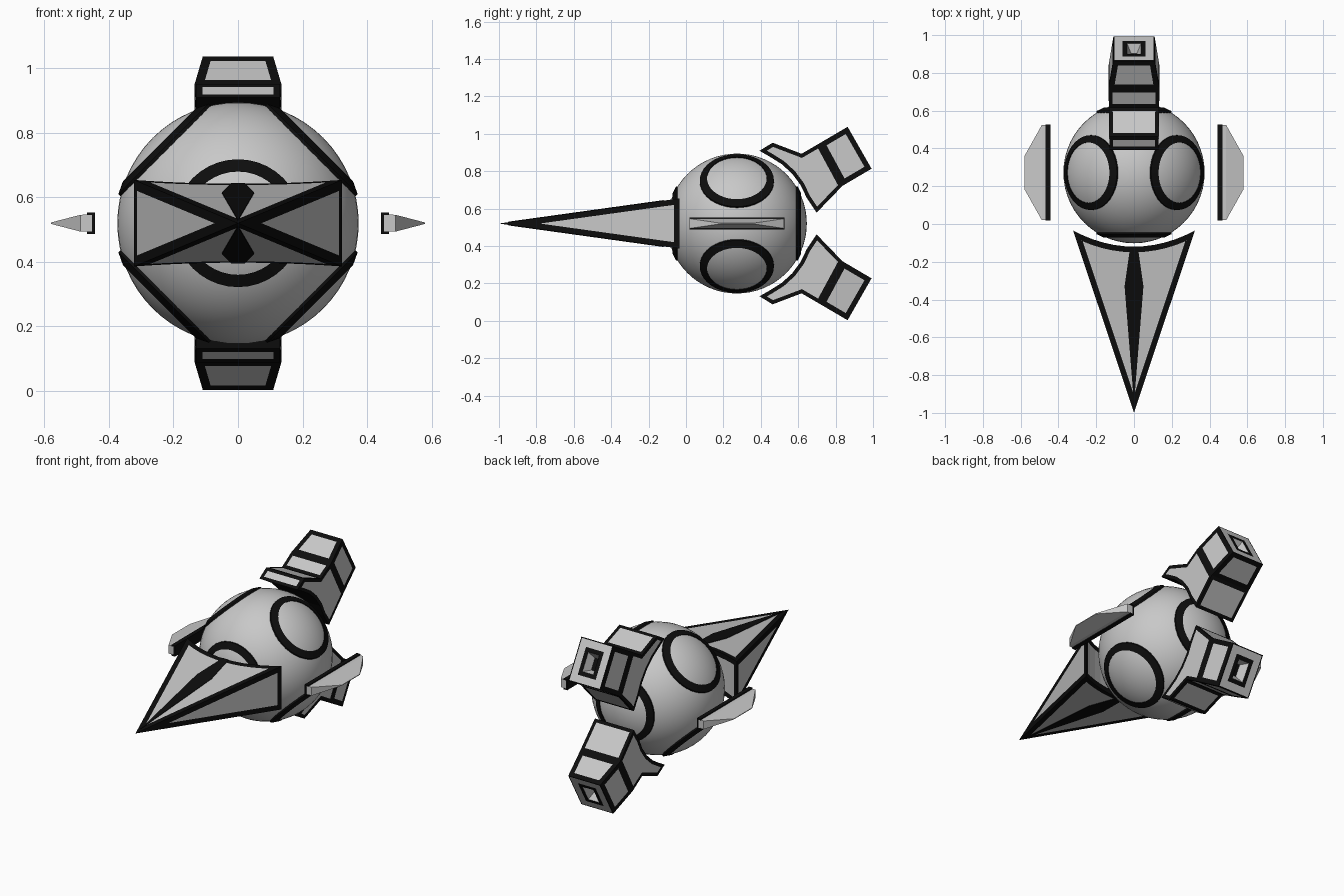
import bpy, bmesh, math
from mathutils import Vector

if "Cube" in bpy.data.objects:
    bpy.data.objects.remove(bpy.data.objects["Cube"])

CENTRE = Vector((0, 0, 0.52))       # all parts are symmetric about this height
BALL = Vector((0, 0.272, 0.52))
R = 0.374


def material(name, v):
    m = bpy.data.materials.new(name)
    m.diffuse_color = (v, v, v, 1)
    m.use_nodes = True
    m.node_tree.nodes["Principled BSDF"].inputs["Base Color"].default_value = m.diffuse_color
    return m


MATS = [material("light_grey", 0.58), material("black", 0.004)]


def finish(name, bm, loc=CENTRE, mirror=None):
    me = bpy.data.meshes.new(name)
    bm.to_mesh(me)
    bm.free()
    for m in MATS:
        me.materials.append(m)
    ob = bpy.data.objects.new(name, me)
    ob.location = loc
    bpy.context.collection.objects.link(ob)
    if mirror is not None:
        mod = ob.modifiers.new("mirror", 'MIRROR')
        mod.use_axis = [i == mirror for i in range(3)]
        mod.use_mirror_merge = False
    return ob


def border(bm, faces, t, depth=0.0, mat=1):
    """Inset each face and colour the rim."""
    res = bmesh.ops.inset_individual(bm, faces=faces, thickness=t, depth=depth,
                                     use_even_offset=True)
    for f in res["faces"]:
        f.material_index = mat


def side_prism(outline, widths):
    """Extrude a (y, z) outline across x, with a half width for each point."""
    bm = bmesh.new()
    l = [bm.verts.new((-w, y, z - CENTRE.z)) for (y, z), w in zip(outline, widths)]
    r = [bm.verts.new((w, y, z - CENTRE.z)) for (y, z), w in zip(outline, widths)]
    bm.faces.new(l)
    bm.faces.new(r[::-1])
    n = len(l)
    for i in range(n):
        j = (i + 1) % n
        bm.faces.new((l[i], r[i], r[j], l[j]))
    bmesh.ops.recalc_face_normals(bm, faces=bm.faces)
    bm.normal_update()
    return bm


# Round body
bm = bmesh.new()
bmesh.ops.create_uvsphere(bm, u_segments=56, v_segments=32, radius=R)
for f in bm.faces:
    f.smooth = True
finish("body_ball", bm, BALL)

# Black rings set on the ball: front, back and four diagonals
profile = [(0.160, 0.31), (0.160, 0.344), (0.198, 0.326), (0.198, 0.30)]
SEG = 40
for k, d in enumerate([(0, -1, 0), (0, 1, 0), (1, 0, 1), (-1, 0, 1), (1, 0, -1), (-1, 0, -1)]):
    bm = bmesh.new()
    loops = [[bm.verts.new((r * math.cos(a), r * math.sin(a), h)) for r, h in profile]
             for a in (2 * math.pi * i / SEG for i in range(SEG))]
    for i in range(SEG):
        a, b = loops[i], loops[(i + 1) % SEG]
        for j in range(4):
            q = (j + 1) % 4
            bm.faces.new((a[j], b[j], b[q], a[q])).material_index = 1
    bmesh.ops.recalc_face_normals(bm, faces=bm.faces)
    ob = finish("body_ring_%d" % (k + 1), bm, BALL)
    ob.rotation_mode = 'QUATERNION'
    ob.rotation_quaternion = Vector(d).to_track_quat('Z', 'Y')

# Pointed beak with a curved hollow back
TIP, BACK, HW, HH, SAG = -1.0, -0.035, 0.322, 0.134, 0.085


def beak_z(y):
    return HH * (y - TIP) / (BACK - TIP)


bm = bmesh.new()
N = 12
tip = bm.verts.new((0, TIP, 0))
top, bot = [], []
for i in range(N + 1):
    u = 2 * i / N - 1
    y = BACK - SAG * (1 - u * u)
    top.append(bm.verts.new((HW * u, y, beak_z(y))))
    bot.append(bm.verts.new((HW * u, y, -beak_z(y))))
panels = [bm.faces.new([tip] + top[::-1]), bm.faces.new([tip] + bot),
          bm.faces.new((tip, top[0], bot[0])), bm.faces.new((tip, bot[N], top[N]))]
hollow = [bm.faces.new((top[i], bot[i], bot[i + 1], top[i + 1])) for i in range(N)]
bmesh.ops.recalc_face_normals(bm, faces=bm.faces)
bm.normal_update()
border(bm, panels, 0.03)
rim = bmesh.ops.inset_region(bm, faces=hollow, thickness=0.03, use_even_offset=True)
for f in rim["faces"]:
    f.material_index = 1
finish("beak", bm)

# Thin black diamond on the beak's top and bottom
bm = bmesh.new()
pts = [(-0.02, -0.12), (-0.05, -0.33), (0, -0.95), (0.05, -0.33), (0.02, -0.12)]
f = bm.faces.new([bm.verts.new((x, y, beak_z(y) - 0.003)) for x, y in pts])
ext = bmesh.ops.extrude_face_region(bm, geom=[f])
for v in ext["geom"]:
    if isinstance(v, bmesh.types.BMVert):
        v.co.z += 0.006
bmesh.ops.recalc_face_normals(bm, faces=bm.faces)
for f in bm.faces:
    f.material_index = 1
finish("beak_stripe", bm, mirror=2)

# Tail bracket hugging the ball, mirrored top and bottom
arc = [(BALL.y + 0.398 * math.cos(math.radians(a)), BALL.z + 0.398 * math.sin(math.radians(a)))
       for a in (20, 31, 42, 53, 63)]
outline = [(0.393, 0.909), (0.463, 0.952), (0.618, 0.893), (0.714, 0.949),
           (0.837, 0.722), (0.698, 0.578)] + arc
bm = side_prism(outline, [0.13, 0.13, 0.133, 0.135, 0.135, 0.133] + [0.131] * 5)
outer = []
for f in bm.faces:
    to_ball = BALL - CENTRE - f.calc_center_median()
    if abs(f.normal.x) < 0.5 and f.normal.dot(to_ball.normalized()) > 0.7:
        f.material_index = 1
    else:
        outer.append(f)
border(bm, outer, 0.02)
finish("tail_bracket", bm, mirror=2)

# Tapered tail nozzle with a square pit in its end
bm = side_prism([(0.714, 0.949), (0.864, 1.037), (0.992, 0.813), (0.837, 0.722)],
                [0.135, 0.109, 0.109, 0.135])
axis = Vector((0, math.cos(math.pi / 6), 0.5))
end = [f for f in bm.faces if f.normal.dot(axis) > 0.9]
border(bm, [f for f in bm.faces if f not in end], 0.028)
border(bm, end, 0.006)
border(bm, end, 0.042, mat=0)
border(bm, end, 0.024)
border(bm, end, 0.022, -0.05, mat=0)
for f in end:
    f.material_index = 1
finish("tail_nozzle", bm, mirror=2)

# Floating side fins: block that tapers to a short outer edge
bm = bmesh.new()
rings = [[bm.verts.new((x, 0.272 + sy * hy, sz * hz))
          for sy, sz in ((-1, -1), (1, -1), (1, 1), (-1, 1))]
         for x, hy, hz in ((0.450, 0.252, 0.027), (0.488, 0.252, 0.026), (0.58, 0.088, 0.002))]
bm.faces.new(rings[0])
bm.faces.new(rings[2])
for a, b in zip(rings, rings[1:]):
    for i in range(4):
        j = (i + 1) % 4
        bm.faces.new((a[i], a[j], b[j], b[i]))
bmesh.ops.recalc_face_normals(bm, faces=bm.faces)
finish("side_fin", bm, mirror=0)

# Black channel along each fin's inner edge
bm = bmesh.new()
for x0, x1, z0, z1 in ((0.443, 0.452, -0.033, 0.033), (0.443, 0.468, 0.025, 0.033),
                       (0.443, 0.468, -0.033, -0.025)):
    vs = bmesh.ops.create_cube(bm, size=1)["verts"]
    for v in vs:
        v.co = ((x0 + x1) / 2 + v.co.x * (x1 - x0), 0.272 + v.co.y * 0.508,
                (z0 + z1) / 2 + v.co.z * (z1 - z0))
for f in bm.faces:
    f.material_index = 1
finish("fin_channel", bm, mirror=0)
